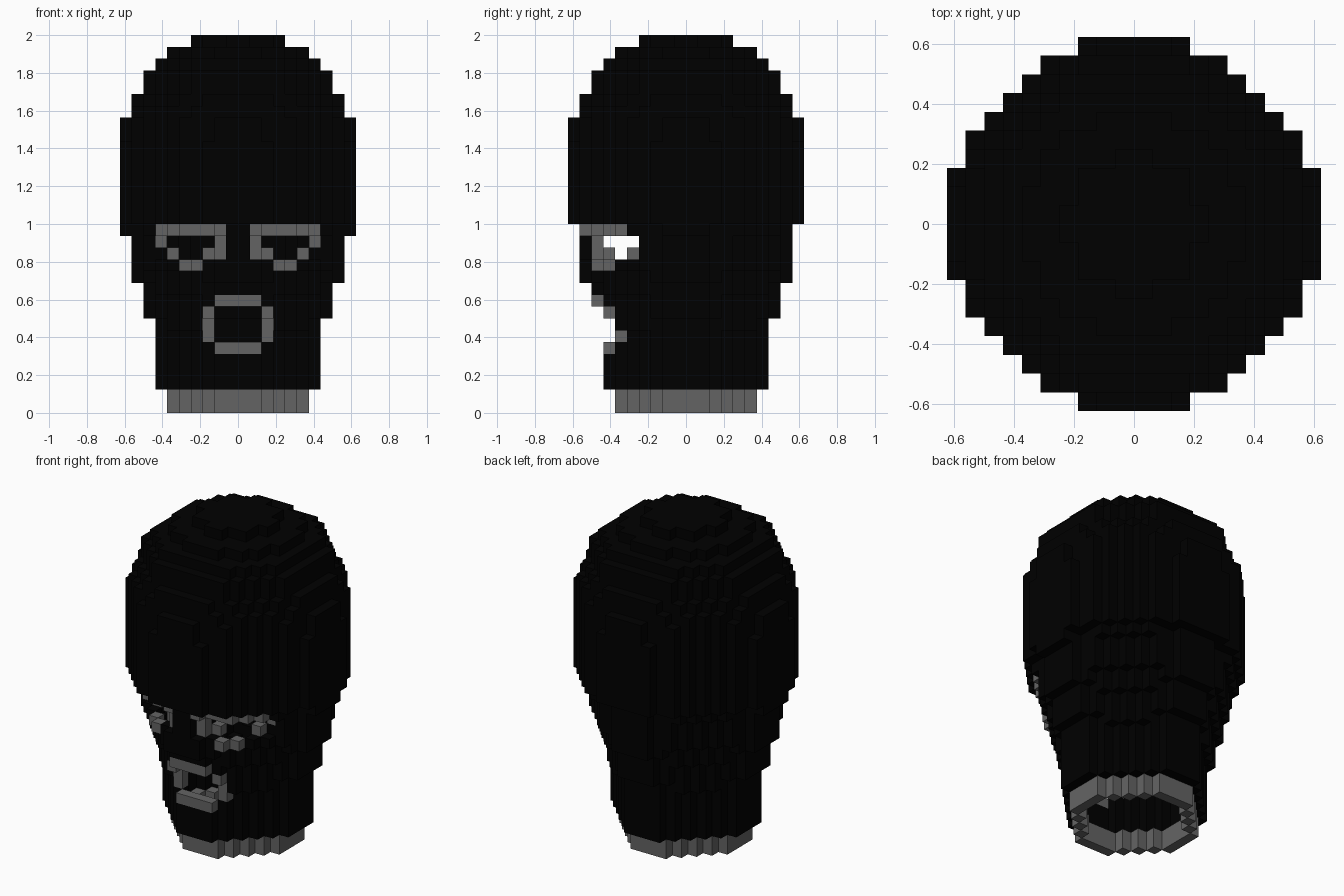
import bpy, bmesh

if "Cube" in bpy.data.objects:
    bpy.data.objects.remove(bpy.data.objects["Cube"], do_unlink=True)

V = 0.0625  # edge of one block
NEIGHBOURS = [(1, 0, 0), (-1, 0, 0), (0, 1, 0), (0, -1, 0), (0, 0, 1), (0, 0, -1)]


def material(name, value):
    m = bpy.data.materials.new(name)
    col = (value, value, value, 1)
    m.diffuse_color = col
    m.use_nodes = True
    bsdf = m.node_tree.nodes["Principled BSDF"]
    bsdf.inputs["Base Color"].default_value = col
    bsdf.inputs["Roughness"].default_value = 0.9
    return m


black = material("black knit", 0.0)
grey = material("grey trim", 0.127)

# Layer cross-sections, bottom to top: (layers, squared radius, corner limit |x|+|y|)
BANDS = [(2, 34, 7), (5, 45, 8), (1, 45, 9), (2, 60, 9), (1, 60, 10),
         (1, 75, 10), (3, 78, 11), (1, 78, 12), (7, 97, 13), (1, 94, 13), (1, 93, 13),
         (1, 88, 13), (1, 80, 12), (2, 70, 11), (1, 55, 10), (1, 33, 8), (1, 13, 5)]
LAYERS = [(r, c) for n, r, c in BANDS for _ in range(n)]
SUNKEN = (60, 10)  # section of the recessed eye area


def in_section(i, j, section):
    x, y = abs(i + 0.5), abs(j + 0.5)
    return x * x + y * y <= section[0] and x + y <= section[1]


def inside(i, j, k):
    if k >= len(LAYERS):
        return False
    if k == 15 and -10 <= i < 10 and -2 <= j < 2:  # low side bulge of the crown
        return True
    return in_section(i, j, LAYERS[max(k, 0)])


def front(i, section):
    """Index of the frontmost block in a column."""
    return min(j for j in range(-11, 0) if in_section(i, j, section))


# Hollow shell, open at the neck
shell = {(i, j, k)
         for k in range(len(LAYERS)) for i in range(-10, 10) for j in range(-10, 10)
         if inside(i, j, k)
         and not all(inside(i + a, j + b, k + c) for a, b, c in NEIGHBOURS)}
neck = {c for c in shell if c[2] < 2}
eyes, mouth = set(), set()


def clear(i, k):
    for j in range(-11, 0):
        shell.discard((i, j, k))


# Eye openings and their trim, and the mouth, mirrored across x
EYE_TRIM = {15: range(1, 7), 14: (1, 6), 13: (1, 2, 5), 12: (3, 4)}
MOUTH_TRIM = {9: (0, 1), 8: (2,), 7: (2,), 6: (2,), 5: (0, 1)}
for side in (0, 1):
    def col(n):
        return n if side else -1 - n

    for k in (13, 14):  # sunken eye area
        for n in range(1, 7):
            clear(col(n), k)
    shell.add((col(6), front(col(6), SUNKEN), 13))
    for k, cols in EYE_TRIM.items():
        for n in cols:
            section = SUNKEN if k in (13, 14) else LAYERS[k]
            eyes.add((col(n), front(col(n), section), k))
    for k in (6, 7, 8):  # mouth opening
        for n in (0, 1):
            clear(col(n), k)
    for k, cols in MOUTH_TRIM.items():
        for n in cols:
            mouth.add((col(n), front(col(n), LAYERS[k]), k))

knit = shell - neck - eyes - mouth
filled = knit | neck | eyes | mouth


def build(name, cells, mat):
    """Mesh the exposed faces of a set of blocks."""
    bm = bmesh.new()
    verts = {}

    def vert(p):
        if p not in verts:
            verts[p] = bm.verts.new((p[0] * V, p[1] * V, p[2] * V))
        return verts[p]

    for cell in sorted(cells):
        for d in NEIGHBOURS:
            if tuple(a + b for a, b in zip(cell, d)) in filled:
                continue
            axis = next(n for n in range(3) if d[n])
            u, w = (axis + 1) % 3, (axis + 2) % 3
            quad = []
            for a, b in ((0, 0), (1, 0), (1, 1), (0, 1)):
                p = list(cell)
                p[axis] += d[axis] > 0
                p[u] += a
                p[w] += b
                quad.append(vert(tuple(p)))
            bm.faces.new(quad if d[axis] > 0 else quad[::-1])
    me = bpy.data.meshes.new(name)
    bm.to_mesh(me)
    bm.free()
    me.materials.append(mat)
    ob = bpy.data.objects.new(name, me)
    bpy.context.collection.objects.link(ob)


build("knit_mask", knit, black)
build("neck_band", neck, grey)
build("eye_trim", eyes, grey)
build("mouth_trim", mouth, grey)
